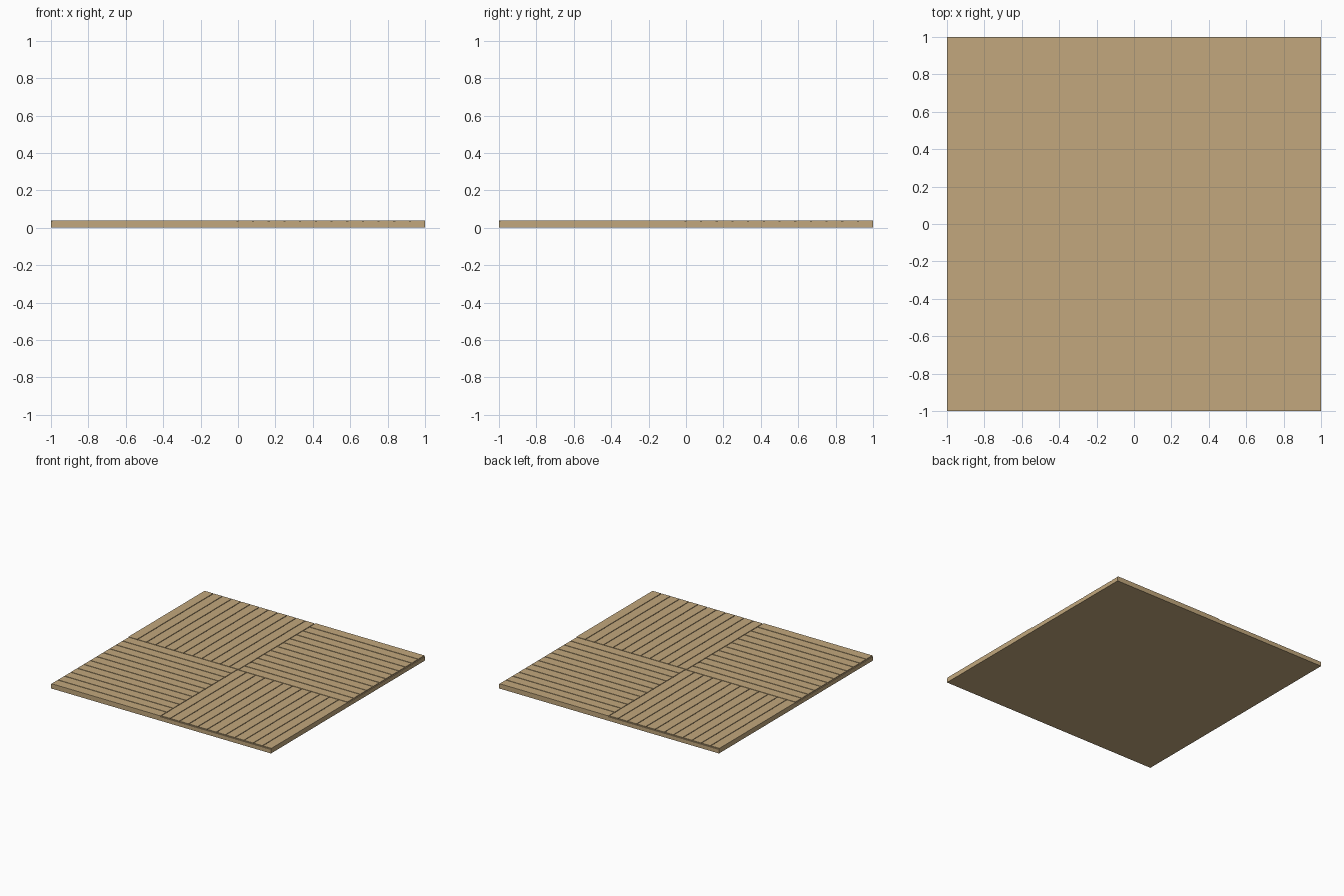
import bpy, bmesh, math
from mathutils import Matrix

if "Cube" in bpy.data.objects:
    bpy.data.objects.remove(bpy.data.objects["Cube"])

TOP, FLOOR = 0.04, 0.033      # plank top and groove floor heights
GAP, COUNT = 0.006, 12        # groove width, planks per quarter

wood = bpy.data.materials.new("tan wood")
wood.diffuse_color = (0.54, 0.39, 0.205, 1)
wood.use_nodes = True
wood.node_tree.nodes["Principled BSDF"].inputs["Base Color"].default_value = wood.diffuse_color


def add_box(bm, x0, x1, y0, y1, z0, z1):
    m = (Matrix.Translation(((x0 + x1) / 2, (y0 + y1) / 2, (z0 + z1) / 2))
         @ Matrix.Diagonal((x1 - x0, y1 - y0, z1 - z0, 1)))
    return bmesh.ops.create_cube(bm, size=1, matrix=m)["verts"]


def finish(bm, name):
    mesh = bpy.data.meshes.new(name)
    bm.to_mesh(mesh)
    bm.free()
    mesh.materials.append(wood)
    obj = bpy.data.objects.new(name, mesh)
    bpy.context.collection.objects.link(obj)
    return obj


# Backing slab, whose top is the floor of the grooves
bm = bmesh.new()
add_box(bm, -1, 1, -1, 1, 0, FLOOR)
finish(bm, "backing_slab")

# Four quarters of planks, each turned a quarter turn from the last
pitch = (1 + GAP) / COUNT
for q, name in enumerate(("back_right", "back_left", "front_left", "front_right")):
    bm = bmesh.new()
    for i in range(COUNT):
        y = i * pitch
        add_box(bm, GAP, 1 - GAP, y, y + pitch - GAP, FLOOR, TOP)
    # drop the hidden undersides that rest on the slab
    under = [f for f in bm.faces if f.normal.z < -0.9 or
             all(abs(v.co.z - FLOOR) < 1e-5 for v in f.verts)]
    bmesh.ops.delete(bm, geom=under, context='FACES')
    bmesh.ops.rotate(bm, verts=bm.verts, cent=(0, 0, 0),
                     matrix=Matrix.Rotation(q * math.pi / 2, 3, 'Z'))
    finish(bm, name + "_planks")
